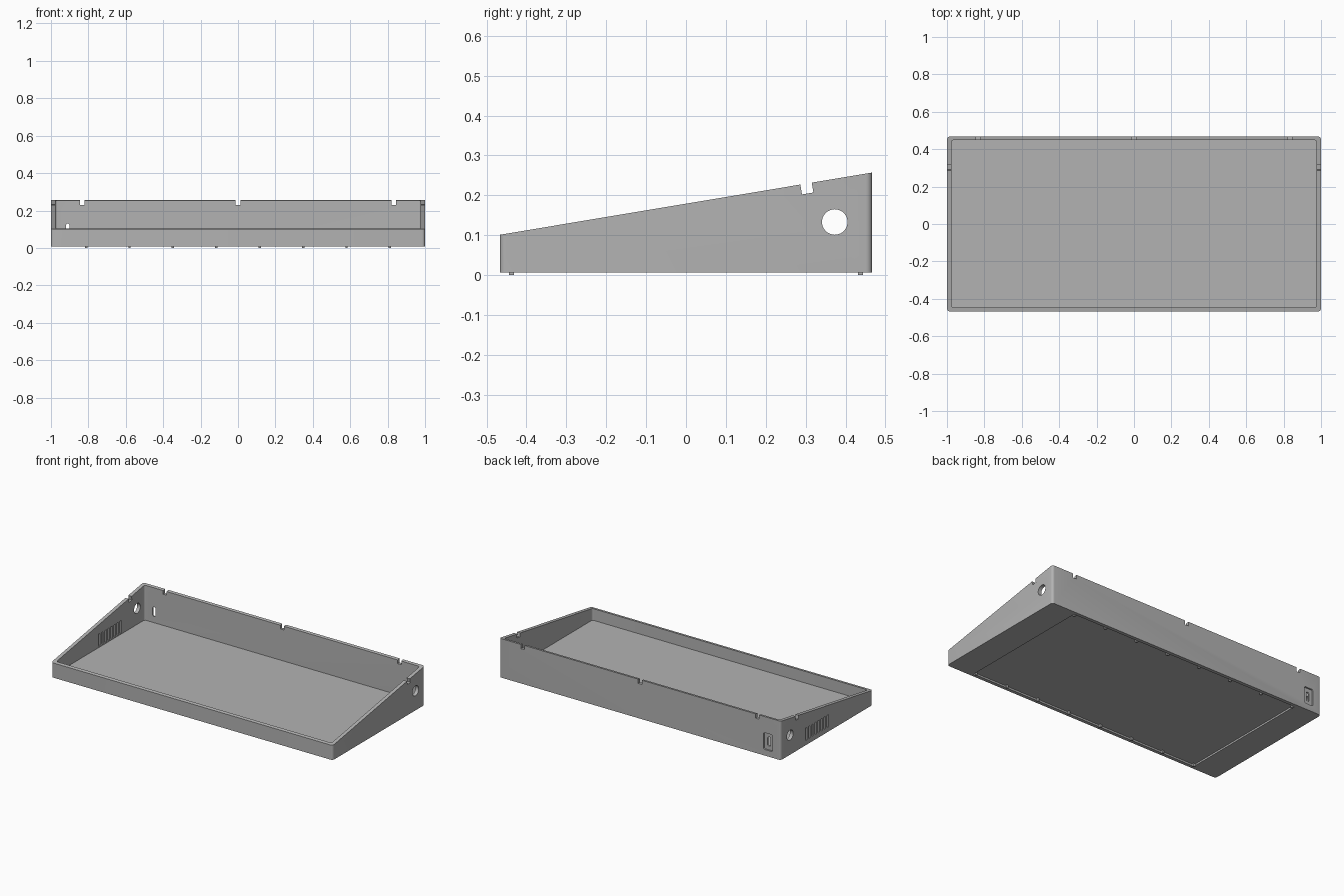
import bpy, bmesh, math
from mathutils import Matrix, Vector

if "Cube" in bpy.data.objects:
    bpy.data.objects.remove(bpy.data.objects["Cube"])

grey = bpy.data.materials.new("mid grey")
grey.use_nodes = True
colour = (0.45, 0.45, 0.45, 1)
grey.diffuse_color = colour
grey.node_tree.nodes["Principled BSDF"].inputs["Base Color"].default_value = colour

HX, HY = 1.0, 0.467          # outer half sizes
BASE, FLOOR = 0.007, 0.03    # underside and inner floor heights
FRONT, BACK = 0.101, 0.257   # wall heights
SLOPE = (BACK - FRONT) / (2 * HY)


def top_z(y):
    return FRONT + (y + HY) * SLOPE


def make(name, bm):
    bmesh.ops.recalc_face_normals(bm, faces=bm.faces)
    mesh = bpy.data.meshes.new(name)
    bm.to_mesh(mesh)
    bm.free()
    mesh.materials.append(grey)
    obj = bpy.data.objects.new(name, mesh)
    bpy.context.collection.objects.link(obj)
    return obj


def rounded_prism(name, x0, x1, y0, y1, r, bottom, top, steps=6):
    """Upright prism with rounded corners; top is a function of y."""
    corners = [(x1 - r, y1 - r), (x0 + r, y1 - r), (x0 + r, y0 + r), (x1 - r, y0 + r)]
    outline = []
    for i, (cx, cy) in enumerate(corners):
        for k in range(steps + 1):
            a = (i + k / steps) * math.pi / 2
            outline.append((cx + r * math.cos(a), cy + r * math.sin(a)))
    bm = bmesh.new()
    low = [bm.verts.new((x, y, bottom)) for x, y in outline]
    high = [bm.verts.new((x, y, top(y))) for x, y in outline]
    bm.faces.new(low)
    bm.faces.new(high)
    for i in range(len(low)):
        j = (i + 1) % len(low)
        bm.faces.new((low[i], low[j], high[j], high[i]))
    return make(name, bm)


def add_box(bm, centre, size, tilt=0):
    m = (Matrix.Translation(Vector(centre)) @ Matrix.Rotation(tilt, 4, 'X')
         @ Matrix.Diagonal((*size, 1)))
    bmesh.ops.create_cube(bm, size=1, matrix=m)


def cut(target, cutter):
    """Subtract the cutter, bake the result and discard the cutter."""
    cutter.hide_render = True
    mod = target.modifiers.new("cut", 'BOOLEAN')
    mod.operation, mod.solver, mod.object = 'DIFFERENCE', 'EXACT', cutter
    bpy.context.view_layer.update()
    graph = bpy.context.evaluated_depsgraph_get()
    mesh = bpy.data.meshes.new_from_object(target.evaluated_get(graph))
    target.modifiers.clear()
    target.data = mesh
    bpy.data.objects.remove(cutter)


# Wedge-shaped tray: outer block, hollowed from above
case = rounded_prism("case", -HX, HX, -HY, HY, 0.016, BASE, top_z)
cut(case, rounded_prism("cavity", -0.977, 0.977, -0.446, 0.448, 0.012,
                        FLOOR, lambda y: 0.5))

# Shallow recess under the floor
bm = bmesh.new()
add_box(bm, (0, 0, 0), (1.64, 0.89, 0.036))
cut(case, make("underside_recess", bm))

# Notches in the rim: three at the back, one in each side
bm = bmesh.new()
for x in (-0.833, 0, 0.833):
    add_box(bm, (x, HY, 0.28), (0.026, 0.1, 0.1))
tilt = math.atan(SLOPE)
for x in (-HX, HX):
    foot = Vector((x, 0.301, top_z(0.301)))
    up = Vector((0, -math.sin(tilt), math.cos(tilt)))
    add_box(bm, foot + up * 0.025, (0.1, 0.029, 0.1), tilt)
cut(case, make("rim_notches", bm))

# Round hole through both side walls
bm = bmesh.new()
bmesh.ops.create_cone(bm, cap_ends=True, segments=40, radius1=0.032, radius2=0.032,
                      depth=2.4, matrix=Matrix.Translation((0, 0.373, 0.133))
                      @ Matrix.Rotation(math.pi / 2, 4, 'Y'))
cut(case, make("side_holes", bm))

# Row of vents in the right wall
bm = bmesh.new()
for i in range(8):
    add_box(bm, (-HX, -0.01 + i * 0.031, 0.077), (0.1, 0.015, 0.078))
cut(case, make("vents", bm))


# Socket in the back wall: shallow rounded pocket with a rounded slot through it
def upright_slot(name, width, height, depth, r):
    obj = rounded_prism(name, -width / 2, width / 2, -height / 2, height / 2, r,
                        -depth, lambda y: depth)
    obj.data.transform(Matrix.Translation((-0.91, HY, 0.1))
                       @ Matrix.Rotation(math.pi / 2, 4, 'X'))
    return obj


cut(case, upright_slot("socket_pocket", 0.064, 0.108, 0.01, 0.01))
cut(case, upright_slot("socket_slot", 0.02, 0.06, 0.06, 0.0095))

# Small pegs along the long edges of the recess
bm = bmesh.new()
for i in range(8):
    for y in (-0.4375, 0.4375):
        add_box(bm, (-0.812 + i * 0.232, y, 0.0095), (0.013, 0.012, 0.019))
make("underside_pegs", bm)

bpy.ops.object.select_all(action='DESELECT')
case.select_set(True)
bpy.context.view_layer.objects.active = case
bpy.ops.object.shade_smooth_by_angle(angle=math.radians(30))
